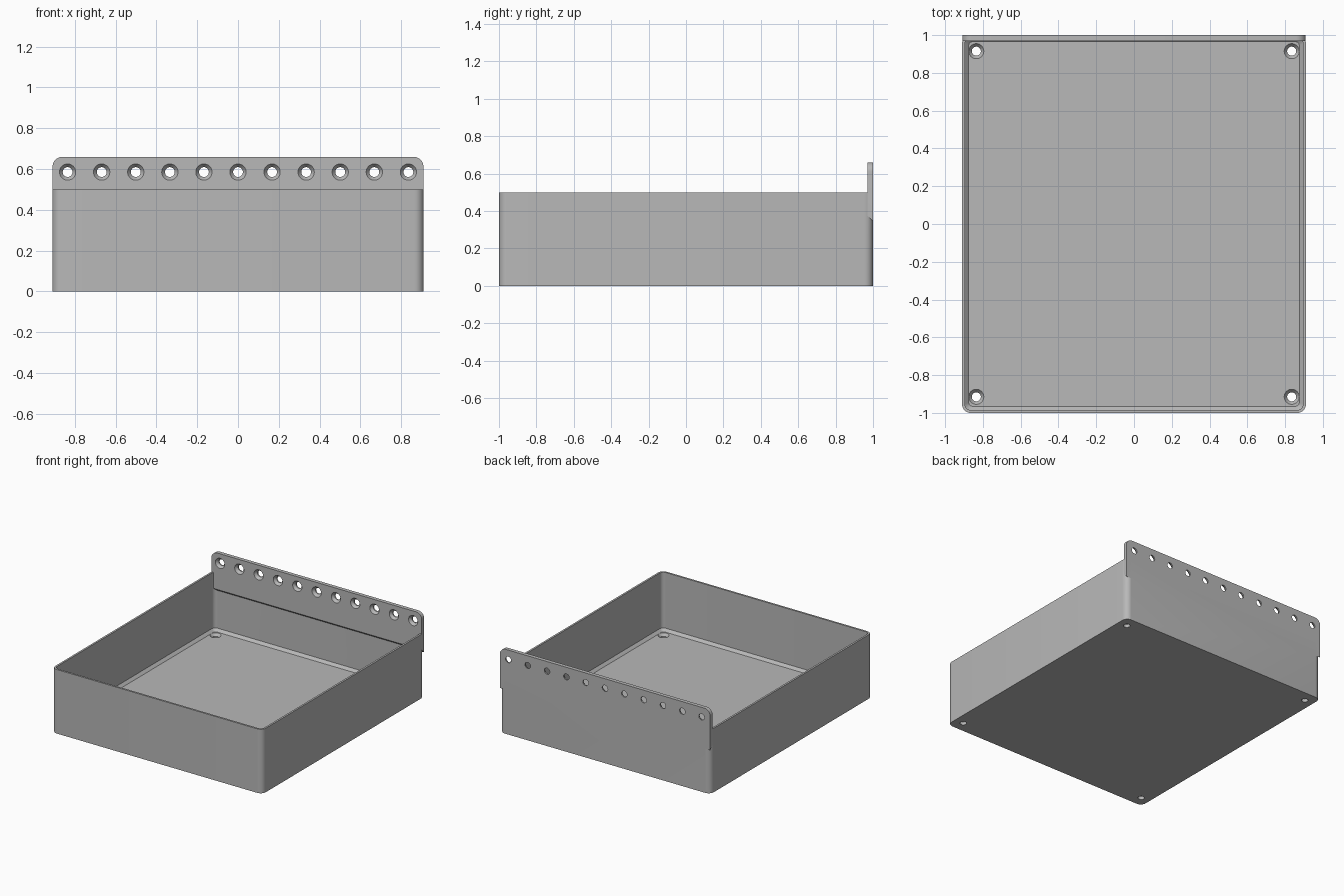
import bpy
import bmesh
from math import cos, sin, pi, radians
from mathutils import Matrix, Vector

HX, HY, HEIGHT = 0.91, 1.0, 0.5      # tray half sizes and height
WALL, FLOOR, CHAMFER = 0.015, 0.045, 0.02
STRIP_Y, STRIP_TOP = 0.97, 0.66

if "Cube" in bpy.data.objects:
    bpy.data.objects.remove(bpy.data.objects["Cube"], do_unlink=True)

grey = bpy.data.materials.new("plain_grey")
grey.use_nodes = True
colour = (0.48, 0.48, 0.48, 1)
grey.diffuse_color = colour
grey.node_tree.nodes["Principled BSDF"].inputs["Base Color"].default_value = colour


def make_object(name, bm):
    bmesh.ops.recalc_face_normals(bm, faces=bm.faces)
    mesh = bpy.data.meshes.new(name)
    bm.to_mesh(mesh)
    bm.free()
    mesh.materials.append(grey)
    obj = bpy.data.objects.new(name, mesh)
    bpy.context.collection.objects.link(obj)
    return obj


def loft(bm, rings):
    """Join rings of equal length into a closed solid."""
    loops = [[bm.verts.new(p) for p in ring] for ring in rings]
    n = len(loops[0])
    for a, b in zip(loops, loops[1:]):
        for i in range(n):
            j = (i + 1) % n
            bm.faces.new((a[i], a[j], b[j], b[i]))
    bm.faces.new(loops[0])
    bm.faces.new(loops[-1])


def rounded_ring(inset, z, radius, steps=8):
    pts = []
    for k, (sx, sy) in enumerate([(1, 1), (-1, 1), (-1, -1), (1, -1)]):
        cx, cy = sx * (HX - inset - radius), sy * (HY - inset - radius)
        for i in range(steps + 1):
            a = (k + i / steps) * pi / 2
            pts.append((cx + radius * cos(a), cy + radius * sin(a), z))
    return pts


def add_hole(bm, matrix, steps=32):
    """Countersunk hole cutter, with its mouth at the local origin."""
    profile = [(0.024, -0.1), (0.024, -0.02), (0.04, 0), (0.04, 0.05)]
    loft(bm, [[matrix @ Vector((r * cos(2 * pi * i / steps),
                                r * sin(2 * pi * i / steps), z))
               for i in range(steps)] for r, z in profile])


def boolean(target, other, operation):
    mod = target.modifiers.new(operation.lower(), "BOOLEAN")
    mod.operation, mod.object, mod.solver = operation, other, "EXACT"
    bpy.context.view_layer.objects.active = target
    bpy.ops.object.modifier_apply(modifier=mod.name)
    bpy.data.objects.remove(other, do_unlink=True)


# Open tray: outer wall, rim, inner wall, chamfered floor edge
bm = bmesh.new()
loft(bm, [rounded_ring(0, 0, 0.045),
          rounded_ring(0, HEIGHT, 0.045),
          rounded_ring(WALL, HEIGHT, 0.03),
          rounded_ring(WALL, FLOOR + CHAMFER, 0.03),
          rounded_ring(WALL + CHAMFER, FLOOR, 0.02)])
tray = make_object("tray", bm)


# Mounting strip along the back, with rounded top corners and sloped underside
def strip_ring(y, bottom):
    r, half = 0.05, HX - 0.001
    pts = [(-half, y, bottom), (half, y, bottom)]
    for side, start in ((1, 0), (-1, pi / 2)):
        for i in range(9):
            a = start + i * pi / 16
            pts.append((side * (half - r) + r * cos(a), y,
                        STRIP_TOP - r + r * sin(a)))
    return pts


bm = bmesh.new()
loft(bm, [strip_ring(STRIP_Y, 0.375), strip_ring(HY, 0.345)])
strip = make_object("mounting_strip", bm)
boolean(tray, strip, "UNION")

# Screw holes through the strip and the floor corners
bm = bmesh.new()
turn = Matrix.Rotation(radians(90), 4, "X")
for i in range(-5, 6):
    add_hole(bm, Matrix.Translation((i * 0.167, STRIP_Y, 0.585)) @ turn)
for x in (-0.835, 0.835):
    for y in (-0.915, 0.915):
        add_hole(bm, Matrix.Translation((x, y, FLOOR)))
boolean(tray, make_object("hole_cutter", bm), "DIFFERENCE")

# Smooth the round corners, keep the edges sharp
bpy.ops.object.select_all(action="DESELECT")
tray.select_set(True)
bpy.context.view_layer.objects.active = tray
bpy.ops.object.shade_smooth_by_angle(angle=radians(30))
